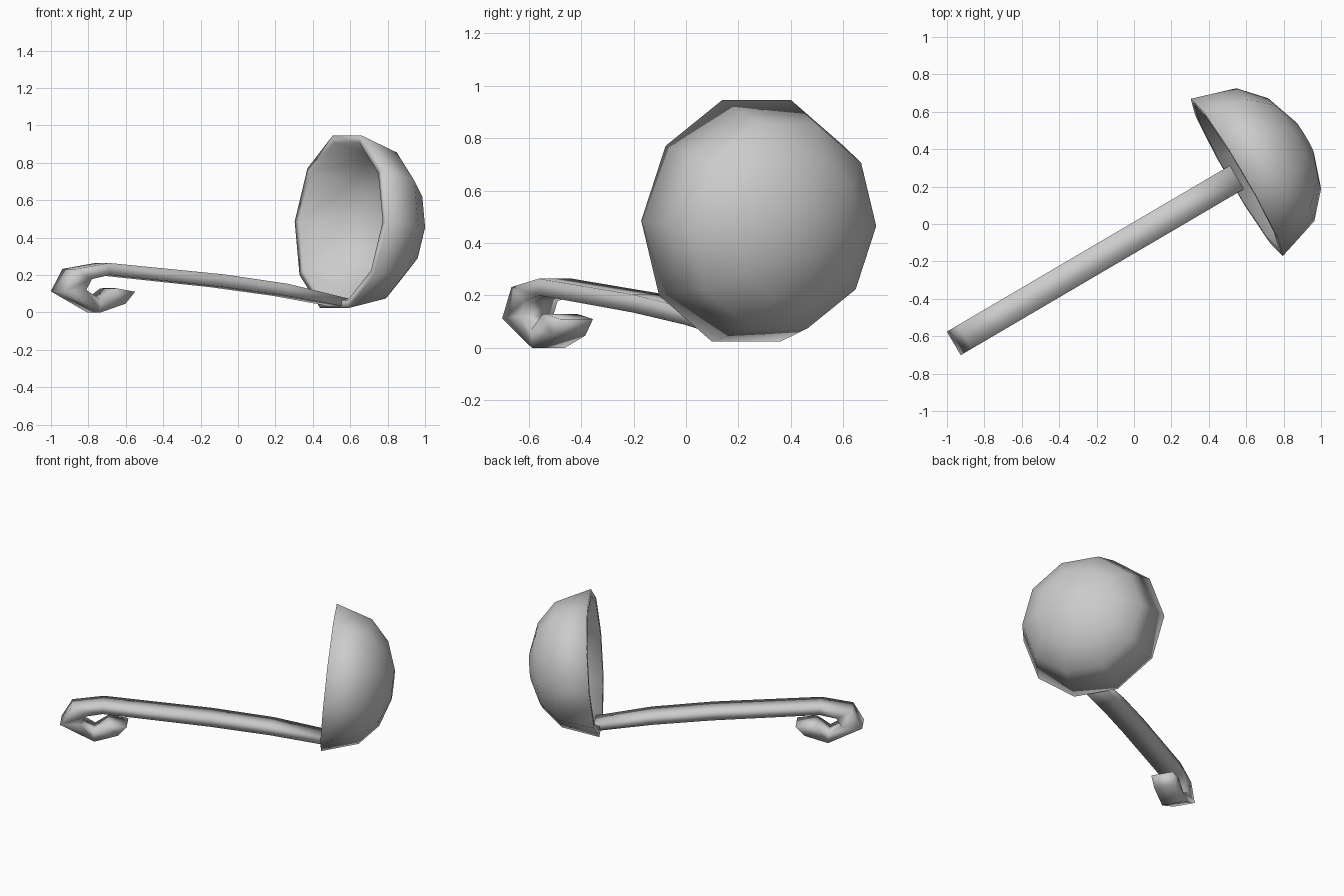
import bpy, bmesh, math
from mathutils import Matrix, Vector

if "Cube" in bpy.data.objects:
    bpy.data.objects.remove(bpy.data.objects["Cube"])

# the ladle is built along +x, then turned and shifted into place
PLACE = Matrix.Rotation(math.radians(30.4), 4, 'Z') @ Matrix.Translation((0, -0.063, 0))


def finish(name, bm, matrix):
    bmesh.ops.recalc_face_normals(bm, faces=bm.faces[:])
    me = bpy.data.meshes.new(name)
    bm.to_mesh(me)
    bm.free()
    me.transform(matrix)
    for p in me.polygons:
        p.use_smooth = True
    ob = bpy.data.objects.new(name, me)
    bpy.context.collection.objects.link(ob)
    return ob


def loft(rings):
    """Skin a list of point rings and cap both ends."""
    bm = bmesh.new()
    loops = [[bm.verts.new(p) for p in ring] for ring in rings]
    n = len(loops[0])
    for a, b in zip(loops, loops[1:]):
        for i in range(n):
            j = (i + 1) % n
            bm.faces.new((a[i], a[j], b[j], b[i]))
    bm.faces.new(loops[0])
    bm.faces.new(loops[-1])
    return bm


# bowl: ten-sided shell, (depth, radius) profile from outer bottom over rim to inner bottom
profile = [(0.422, 0.10), (0.36, 0.28), (0.24, 0.412), (0.0, 0.487),
           (0.0, 0.443), (0.22, 0.375), (0.325, 0.255), (0.382, 0.09)]
rings = [[Vector((d, r * math.cos(i * math.tau / 10), r * math.sin(i * math.tau / 10)))
          for i in range(10)] for d, r in profile]
tilt = Matrix.Translation((0.60, 0, 0.485)) @ Matrix.Rotation(math.radians(4.9), 4, 'Y')
finish("bowl", loft(rings), PLACE @ tilt)

# handle: flat bar with hooked end, stations as (outer x, outer z, inner x, inner z)
stations = [(0.60, 0.075, 0.59, 0.03), (0.235, 0.152, 0.225, 0.088),
            (-0.164, 0.203, -0.17, 0.135), (-0.878, 0.264, -0.875, 0.2),
            (-1.084, 0.232, -0.985, 0.178), (-1.154, 0.112, -1.02, 0.12),
            (-0.93, 0.0, -0.935, 0.07), (-0.776, 0.047, -0.85, 0.128),
            (-0.718, 0.11, -0.835, 0.129)]
w = 0.073
rings = [[(ox, -w, oz), (ox, w, oz), (ix, w, iz), (ix, -w, iz)] for ox, oz, ix, iz in stations]
finish("handle", loft(rings), PLACE)
